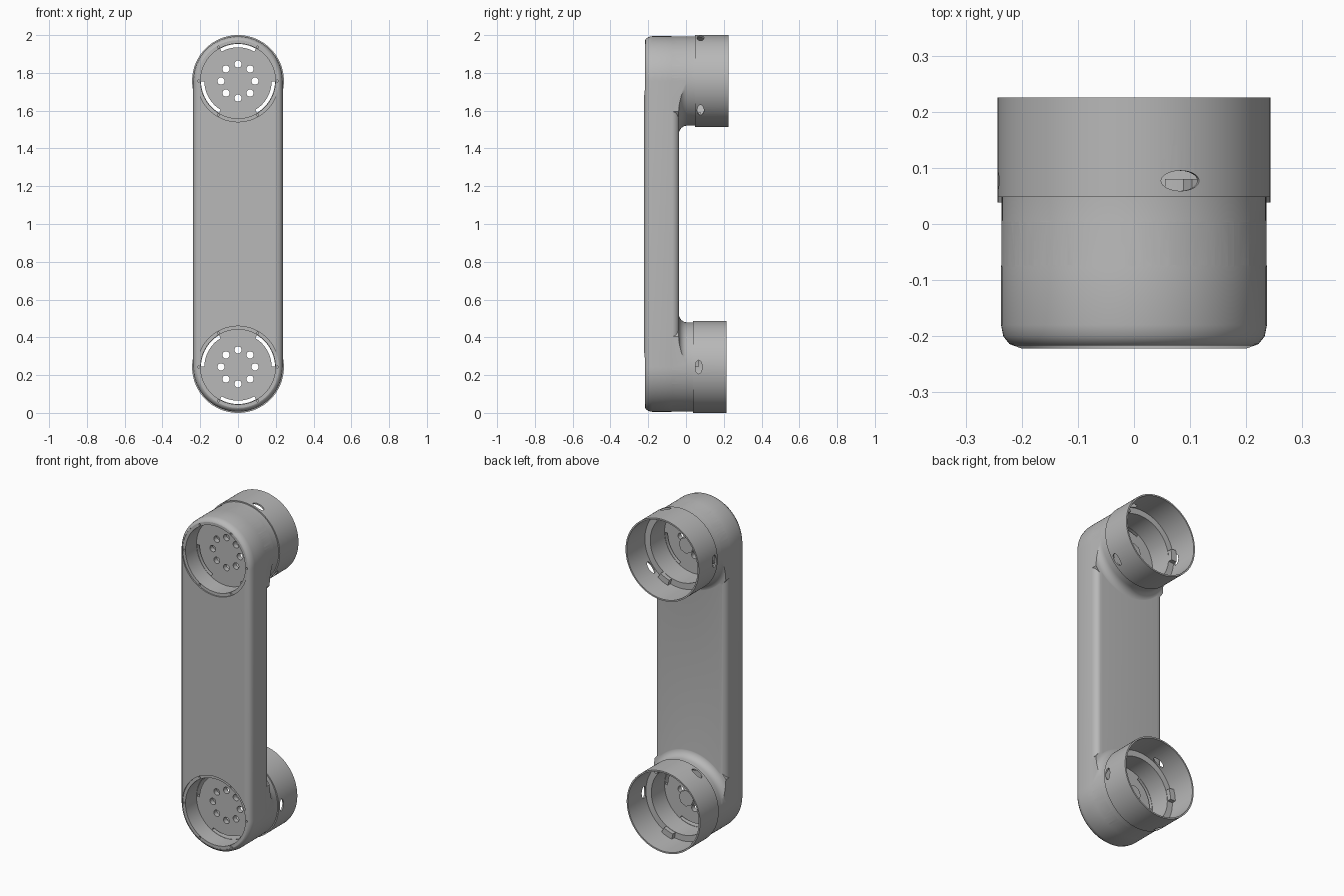
import bpy
import bmesh
from math import sin, cos, pi, radians
from mathutils import Matrix, Vector

cube = bpy.data.objects.get("Cube")
if cube:
    bpy.data.objects.remove(cube, do_unlink=True)

grey = bpy.data.materials.new("satin_grey")
grey.use_nodes = True
colour = (0.48, 0.48, 0.48, 1)
grey.diffuse_color = colour
grey.node_tree.nodes["Principled BSDF"].inputs["Base Color"].default_value = colour

LOW, HIGH = 0.243, 1.757
R = 0.237


def arc(r, a0, a1, n, cx=0, cz=0):
    return [(cx + r * cos(radians(a0 + (a1 - a0) * i / n)),
             cz + r * sin(radians(a0 + (a1 - a0) * i / n))) for i in range(n + 1)]


def circle(r, cz=0, cx=0, n=96):
    return arc(r, 0, 360, n, cx, cz)[:-1]


def stadium(r):
    return arc(r, 0, 180, 48, 0, HIGH) + arc(r, 180, 360, 48, 0, LOW)


def sector(r0, r1, a0, a1, cz):
    return arc(r0, a0, a1, 16, 0, cz) + arc(r1, a1, a0, 16, 0, cz)


def loft(bm, loops, matrix=Matrix(), ring=False):
    """Skin outlines given as (points, y); ring joins last to first."""
    rows = [[bm.verts.new(matrix @ Vector((x, y, z))) for x, z in pts] for pts, y in loops]
    pairs = list(zip(rows, rows[1:]))
    if ring:
        pairs.append((rows[-1], rows[0]))
    else:
        bm.faces.new(rows[0])
        bm.faces.new(rows[-1])
    for a, b in pairs:
        for i in range(len(a)):
            j = (i + 1) % len(a)
            bm.faces.new((a[i], a[j], b[j], b[i]))


def prism(bm, pts, y0, y1, matrix=Matrix()):
    loft(bm, [(pts, y0), (pts, y1)], matrix)


def finish(name, bm):
    bmesh.ops.recalc_face_normals(bm, faces=bm.faces[:])
    mesh = bpy.data.meshes.new(name)
    bm.to_mesh(mesh)
    bm.free()
    mesh.materials.append(grey)
    obj = bpy.data.objects.new(name, mesh)
    bpy.context.collection.objects.link(obj)
    return obj


def activate(obj):
    bpy.ops.object.select_all(action='DESELECT')
    obj.select_set(True)
    bpy.context.view_layer.objects.active = obj


def boolean(obj, bm, operation):
    tool = finish("helper", bm) if isinstance(bm, bmesh.types.BMesh) else bm
    tool.hide_render = True
    mod = obj.modifiers.new("cut", 'BOOLEAN')
    mod.object, mod.operation, mod.solver = tool, operation, 'EXACT'
    activate(obj)
    bpy.ops.object.modifier_apply(modifier=mod.name)
    bpy.data.objects.remove(tool, do_unlink=True)


def smooth(obj):
    activate(obj)
    bpy.ops.object.shade_smooth_by_angle(angle=radians(32))


# Long housing with rounded front and back edges
bm = bmesh.new()
profile = [(0.2, -0.222), (0.222, -0.214), (0.233, -0.2), (R, -0.18)]
profile += [(R - 0.04 + 0.04 * cos(t * pi / 12), -0.077 + 0.04 * sin(t * pi / 12))
            for t in range(7)]
loft(bm, [(stadium(r), y) for r, y in profile])
housing = finish("housing", bm)

# Barrels at both ends, filleted into the back of the housing
for cz, top in ((HIGH, 0.055), (LOW, 0.045)):
    bm = bmesh.new()
    flare = [(0.286, -0.1), (0.286, -0.039)]
    flare += [(0.281 - 0.045 * sin(t * pi / 12), 0.007 - 0.045 * cos(t * pi / 12))
              for t in range(7)]
    loft(bm, [(circle(r, cz), y) for r, y in flare + [(0.236, top)]])
    barrel = finish("barrel", bm)
    bm = bmesh.new()
    prism(bm, stadium(0.2365), -0.3, 0.3)
    boolean(barrel, bm, 'INTERSECT')
    boolean(housing, barrel, 'UNION')

# Bores, front seats and small rim notches
for cz in (LOW, HIGH):
    bm = bmesh.new()
    prism(bm, circle(0.198, cz), -0.3, 0.3)
    boolean(housing, bm, 'DIFFERENCE')
    bm = bmesh.new()
    prism(bm, circle(0.216, cz), -0.3, -0.214)
    boolean(housing, bm, 'DIFFERENCE')
    bm = bmesh.new()
    for k in range(6):
        (x, z), = arc(0.207, k * 60, 0, 0 or 1, 0, cz)[:1]
        prism(bm, circle(0.006, z, x, 12), -0.3, -0.2)
    boolean(housing, bm, 'DIFFERENCE')
smooth(housing)

ends = (("upper", HIGH, 0.055, 0.225, (90, 210, 330), (180, 320, 70), 55),
        ("lower", LOW, 0.045, 0.214, (30, 150, 270), (0, 120, 240), 50))
for label, cz, seat, back, slots, ports, tab in ends:
    # Bulkhead disc with bolt holes and three curved slots
    bm = bmesh.new()
    prism(bm, circle(0.2, cz), -0.11, -0.08)
    disc = finish(label + "_bulkhead", bm)
    bm = bmesh.new()
    for k in range(8):
        x, z = 0.09 * cos(k * pi / 4), cz + 0.09 * sin(k * pi / 4)
        prism(bm, circle(0.019, z, x, 24), -0.2, 0)
    for a in slots:
        prism(bm, sector(0.178, 0.196, a - 29, a + 29, cz), -0.2, 0)
    boolean(disc, bm, 'DIFFERENCE')
    smooth(disc)

    # Central hub behind the disc
    bm = bmesh.new()
    prism(bm, circle(0.048, cz, 0, 8), -0.085, 0)
    finish(label + "_hub", bm)

    # Thin collar with elongated side ports
    bm = bmesh.new()
    loft(bm, [(circle(r, cz), y) for r, y in
              ((0.243, seat - 0.007), (0.243, back), (0.234, back), (0.234, seat - 0.007))],
         ring=True)
    collar = finish(label + "_collar", bm)
    bm = bmesh.new()
    oval = [(x * 0.5, z) for x, z in circle(0.036, n=32)]
    for a in ports:
        place = (Matrix.Translation((0, seat + 0.022, cz))
                 @ Matrix.Rotation(-radians(a), 4, 'Y') @ Matrix.Rotation(-pi / 2, 4, 'Z'))
        prism(bm, oval, 0.2, 0.3, place)
    boolean(collar, bm, 'DIFFERENCE')
    smooth(collar)

    # Locking tabs on the ledge inside the collar
    bm = bmesh.new()
    for k in range(3):
        a = tab + k * 120
        prism(bm, sector(0.2, 0.235, a - 9, a + 9, cz), seat - 0.01, seat + 0.025)
    smooth(finish(label + "_tabs", bm))
